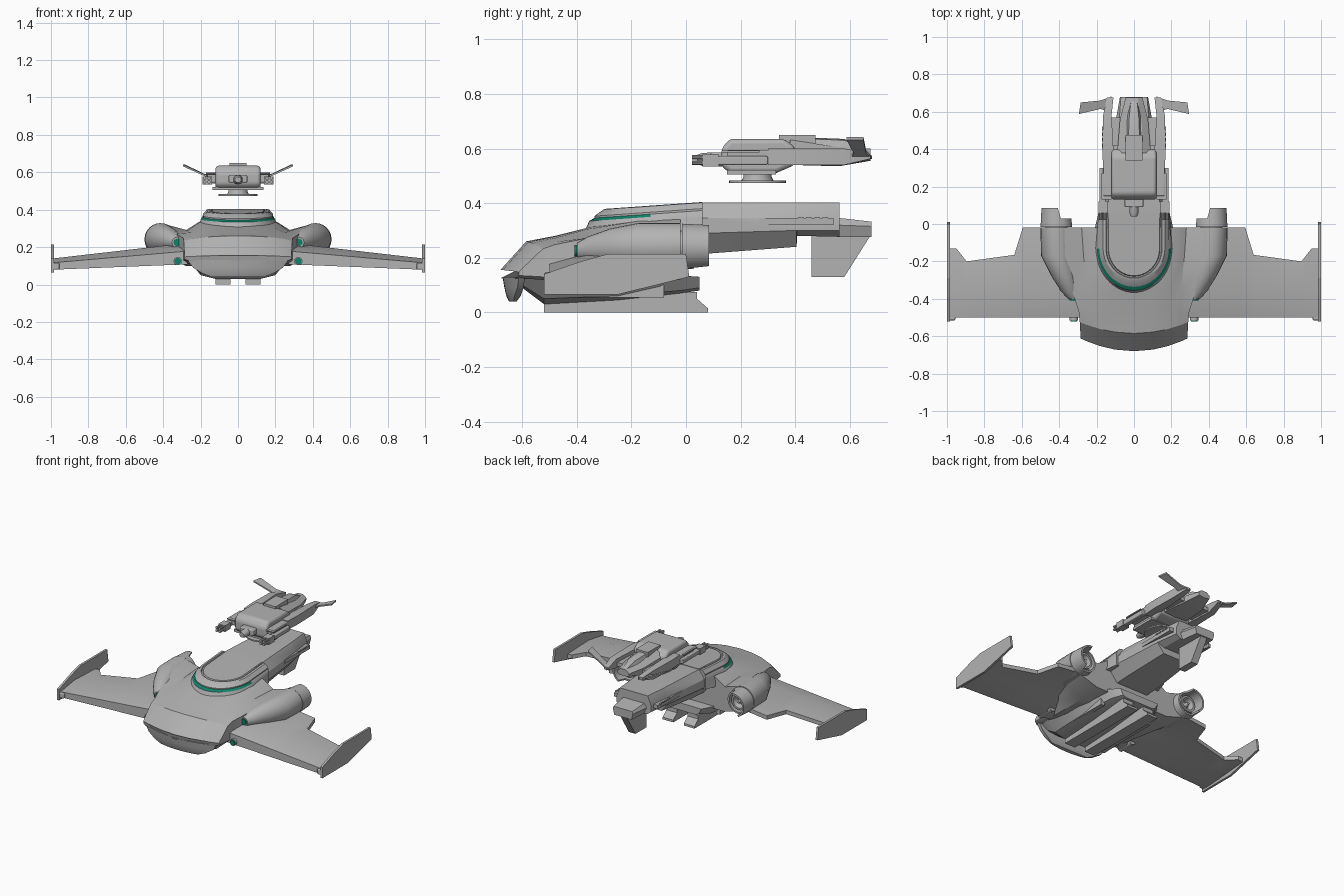
import bpy, bmesh, math
from mathutils import Vector

def material(name, rgb):
    m = bpy.data.materials.new(name)
    m.diffuse_color = (*rgb, 1)
    return m

GREY = material("hull_grey", (0.45, 0.45, 0.45))
TEAL = material("teal_glow", (0.005, 0.22, 0.14))

def build(name, verts, faces, mirror=False, bevel=0, mat=GREY, smooth=True):
    bm = bmesh.new()
    vs = [bm.verts.new(v) for v in verts]
    for f in faces:
        bm.faces.new([vs[i] for i in f])
    bmesh.ops.recalc_face_normals(bm, faces=bm.faces)
    me = bpy.data.meshes.new(name)
    bm.to_mesh(me)
    bm.free()
    me.materials.append(mat)
    ob = bpy.data.objects.new(name, me)
    bpy.context.collection.objects.link(ob)
    if bevel:
        b = ob.modifiers.new("bevel", 'BEVEL')
        b.width, b.segments = bevel, 3
    if mirror:
        ob.modifiers.new("mirror", 'MIRROR')
    if smooth:
        bpy.ops.object.select_all(action='DESELECT')
        ob.select_set(True)
        bpy.context.view_layer.objects.active = ob
        bpy.ops.object.shade_smooth_by_angle(angle=math.radians(28))
    return ob

def loft(name, rings, caps=True, **kw):
    n = len(rings[0])
    faces = [(r*n+i, r*n+(i+1) % n, (r+1)*n+(i+1) % n, (r+1)*n+i)
             for r in range(len(rings)-1) for i in range(n)]
    if caps:
        faces += [tuple(range(n)), tuple(range((len(rings)-1)*n, len(rings)*n))]
    return build(name, [p for r in rings for p in r], faces, **kw)

def section(y, half, bow=0):
    """Symmetric section from a half profile; bow sweeps the sides back."""
    pts = half + [(-x, z) for x, z in reversed(half) if x > 0]
    return [(x, y + bow*(x/0.29)**2, z) for x, z in pts]

def prism(name, poly, x0, x1, **kw):
    return loft(name, [[(x, y, z) for y, z in poly] for x in (x0, x1)], **kw)

def box(name, x0, x1, y0, y1, z0, z1, **kw):
    return prism(name, [(y0, z0), (y1, z0), (y1, z1), (y0, z1)], x0, x1, **kw)

def tube(name, stations, n=24, **kw):
    """Round sections along y: (x, y, z, radius)."""
    return loft(name, [[(x + r*math.cos(2*math.pi*i/n), y, z + r*math.sin(2*math.pi*i/n))
                        for i in range(n)] for x, y, z, r in stations], **kw)

# --- main hull with bowed nose
loft("main_hull", [
    section(-0.68, [(0, .155), (.1, .155), (.18, .153), (.25, .15), (.285, .148), (.285, .135), (.26, .125), (0, .125)], .07),
    section(-0.585, [(0, .26), (.1, .258), (.18, .253), (.25, .243), (.29, .232), (.29, .13), (.27, .12), (0, .12)], .06),
    section(-0.48, [(0, .28), (.1, .278), (.18, .272), (.25, .258), (.292, .248), (.292, .13), (.27, .11), (0, .11)]),
    section(-0.36, [(0, .31), (.1, .31), (.19, .305), (.25, .278), (.33, .272), (.33, .16), (.28, .1), (0, .1)]),
    section(-0.17, [(0, .345), (.1, .345), (.2, .335), (.27, .29), (.40, .325), (.40, .16), (.28, .1), (0, .1)]),
    section(-0.02, [(0, .35), (.1, .35), (.2, .34), (.28, .29), (.41, .327), (.41, .16), (.28, .12), (0, .12)])])

# --- chin below the nose
def chin_ring(z, w, front, back):
    xs = [w*(i/6 - 1) for i in range(13)]
    return [(x, front + .06*(x/.27)**2, z) for x in xs] + [(w, back, z), (-w, back, z)]
loft("chin_visor", [chin_ring(.13, .27, -.672, -.59), chin_ring(.09, .24, -.665, -.595),
                    chin_ring(.06, .19, -.658, -.605), chin_ring(.04, .14, -.648, -.62)])

# --- belly and skids
loft("belly", [
    section(-0.60, [(0, .125), (.24, .125), (.20, .10), (.12, .09), (0, .09)]),
    section(-0.52, [(0, .125), (.26, .125), (.20, .05), (.12, .03), (0, .03)]),
    section(-0.25, [(0, .125), (.26, .125), (.20, .06), (.12, .045), (0, .045)]),
    section(-0.02, [(0, .135), (.2, .135), (.17, .08), (.12, .07), (0, .07)]),
    section(0.05, [(0, .13), (.15, .13), (.13, .09), (.1, .08), (0, .08)])])
prism("skid", [(-.52, 0), (.08, 0), (.08, .015), (.04, .05), (.04, .075), (-.3, .06), (-.52, .03)],
      .04, .12, mirror=True)
box("belly_rib", .17, .2, -.45, -.08, .055, .10, mirror=True)

# --- wings, tip fins and leading-edge details
def wing_ring(x, te):
    zt, zb = .222 - (x-.27)*.115, .108 - (x-.27)*.04
    return [(x, -.5, zb), (x, -.5, zb + (zt-zb)*.62), (x, -.36, zt), (x, te, zt - .008),
            (x, te, zt - .035), (x, -.3, zt - .05), (x, -.44, zb)]
loft("wing", [wing_ring(x, t) for x, t in
     [(.27, -.02), (.595, -.02), (.64, -.165), (.895, -.2), (.95, -.13), (.99, -.13)]], mirror=True)
prism("wing_tip_fin", [(-.52, .065), (-.52, .14), (-.39, .185), (-.29, .213), (.0, .213), (.012, .13), (-.25, .065)],
      .985, 1.0, mirror=True, smooth=False)
box("tip_pod", .955, .99, -.515, -.44, .08, .115, mirror=True, bevel=.006)
tube("root_lamp_housing", [(.322, -.515, .125, .022), (.322, -.4, .125, .022)], mirror=True)
tube("root_lamp", [(.322, -.52, .125, .018), (.322, -.514, .125, .018)], mirror=True, mat=TEAL)

# --- engine nacelles
tube("nacelle", [(.325, -.40, .225, .028), (.345, -.36, .232, .045), (.375, -.28, .24, .066),
                 (.412, -.17, .243, .085), (.415, -.02, .243, .085)], mirror=True)
tube("nacelle_lamp", [(.325, -.408, .225, .02), (.325, -.399, .225, .02)], mirror=True, mat=TEAL)
def collar_ring(y_in, y_out, r, n=32):
    ring = []
    for i in range(n):
        a = 2*math.pi*i/n + math.pi/n
        long_side = math.cos(a - .3) > 0.1
        ring.append((.415 + r*math.cos(a), y_out if long_side else y_in, .24 + r*math.sin(a)))
    return ring
loft("engine_collar", [collar_ring(-.015, -.015, .075), collar_ring(-.015, -.015, .085),
                       collar_ring(.03, .085, .08), collar_ring(.03, .085, .068),
                       collar_ring(-.015, -.015, .068)], caps=False, mirror=True)
tube("engine_nozzle", [(.415, -.03, .24, .06), (.415, .025, .24, .055), (.415, .025, .24, .042),
                       (.415, -.01, .24, .03)], mirror=True)
tube("engine_cone", [(.415, -.02, .24, .022), (.415, .03, .24, .008)], n=16, mirror=True)

# --- raised bridge with glowing window strip
def bridge_ring(z, w, front, n=28):
    pts = [(.19 if w > .19 else w, .06)] + [(w*math.cos(math.pi*i/n), -.13 - (-.13-front)*math.sin(math.pi*i/n))
           for i in range(n+1)] + [(-min(w, .19), .06)]
    return [(x, y, z + .07*(y + .34)) for x, y in pts]
bridge = loft("bridge", [bridge_ring(*s) for s in
    [(.25, .235, -.40), (.318, .205, -.362), (.335, .198, -.355), (.345, .186, -.336), (.352, .186, -.336),
     (.374, .165, -.302), (.376, .15, -.29), (.368, .147, -.287), (.368, .14, -.28), (.376, .136, -.276)]])
bridge.data.materials.append(TEAL)
per_ring = len(bridge_ring(0, 1, -1))
for i, p in enumerate(bridge.data.polygons):
    if i // per_ring == 2 and i < 9*per_ring and p.center.y < -.12:
        p.material_index = 1

# --- rear spine, tail and lower fin
loft("rear_spine", [
    section(-.02, [(0, .394), (.14, .394), (.185, .345), (.185, .29), (.12, .21), (0, .21)]),
    section(.08, [(0, .403), (.14, .403), (.18, .345), (.18, .29), (.12, .215), (0, .215)]),
    section(.405, [(0, .403), (.12, .403), (.15, .345), (.15, .30), (.10, .24), (0, .24)]),
    section(.407, [(0, .403), (.12, .403), (.15, .345), (.15, .30), (.10, .28), (0, .28)]),
    section(.562, [(0, .403), (.105, .403), (.13, .345), (.13, .30), (.10, .277), (0, .277)])])
loft("tail_block", [section(.54, [(0, .348), (.08, .348), (.10, .32), (.08, .277), (0, .277)]),
                    section(.68, [(0, .332), (.07, .332), (.075, .315), (.065, .275), (0, .275)])])
prism("lower_tail_fin", [(.46, .29), (.46, .13), (.58, .13), (.675, .28)], -.025, .025)
box("spine_rail", .13, .165, .27, .54, .32, .346, mirror=True)
for k in range(4):
    box("rail_slot", .16, .17, .41 + k*.03, .43 + k*.03, .343, .35, mirror=True)

# --- hovering drone: base disc and stem
def stack(name, levels, cy, n=28):
    loft(name, [[(r*math.cos(2*math.pi*i/n), cy + r*math.sin(2*math.pi*i/n), z) for i in range(n)]
                for z, r in levels])
stack("drone_base_disc", [(.474, .105), (.483, .105)], .262)
stack("drone_stem", [(.48, .06), (.495, .052), (.52, .052)], .262)

# --- drone body and tail
prism("drone_body", [(.13, .535), (.16, .51), (.33, .51), (.40, .54), (.40, .605), (.36, .635), (.16, .635), (.13, .60)],
      -.12, .12, bevel=.016)
box("drone_belly_plate", -.135, .135, .15, .33, .505, .522)
loft("drone_tail", [
    section(.38, [(0, .632), (.05, .632), (.09, .60), (.09, .545), (0, .54)]),
    section(.56, [(0, .605), (.04, .605), (.075, .585), (.075, .54), (0, .535)]),
    section(.675, [(0, .60), (.02, .60), (.045, .58), (.04, .56), (0, .555)])])
prism("drone_top_housing", [(.34, .62), (.34, .65), (.475, .65), (.475, .60)], -.045, .045)
loft("drone_tail_canopy", [section(.46, [(0, .64), (.03, .635), (.05, .59), (0, .59)]),
                           section(.58, [(0, .635), (.025, .63), (.04, .59), (0, .59)]),
                           section(.66, [(0, .60), (.015, .598), (.025, .58), (0, .58)])])
loft("drone_side_boom", [[(x0, y, z0), (x1, y, z0), (x1, y, z1), (x0, y, z1)] for x0, x1, y, z0, z1 in
     [(.10, .165, .30, .54, .60), (.11, .17, .40, .54, .60), (.12, .165, .58, .54, .60), (.11, .145, .675, .562, .58)]],
     mirror=True)
box("boom_bridge", .06, .13, .42, .57, .55, .575, mirror=True)

# --- drone tail wings, tilted up
def wing_plate(t):
    return [(.13, .60, .56+t), (.18, .615, .58+t), (.295, .588, .632+t), (.285, .65, .632+t), (.18, .66, .582+t), (.12, .682, .562+t)]
loft("drone_tail_wing", [wing_plate(0), wing_plate(.01)], mirror=True, smooth=False)

# --- drone side guns and sensor
box("gun_shoulder", .115, .165, .15, .31, .545, .595, mirror=True, bevel=.006)
box("gun_body", .15, .185, .10, .30, .54, .572, mirror=True, bevel=.005)
box("gun_shroud", .14, .19, .06, .12, .535, .578, mirror=True)
for x, z in [(.155, .548), (.178, .548), (.155, .568), (.178, .568)]:
    tube("gun_barrel", [(x, .022, z, .009), (x, .10, z, .009)], n=10, mirror=True)
box("gun_top_rail", .12, .175, .13, .27, .585, .592, mirror=True)
tube("drone_sensor", [(0, .04, .56, .016), (0, .06, .56, .024), (0, .14, .56, .026)])
box("sensor_mount", -.05, .05, .09, .14, .545, .585, bevel=.006)
